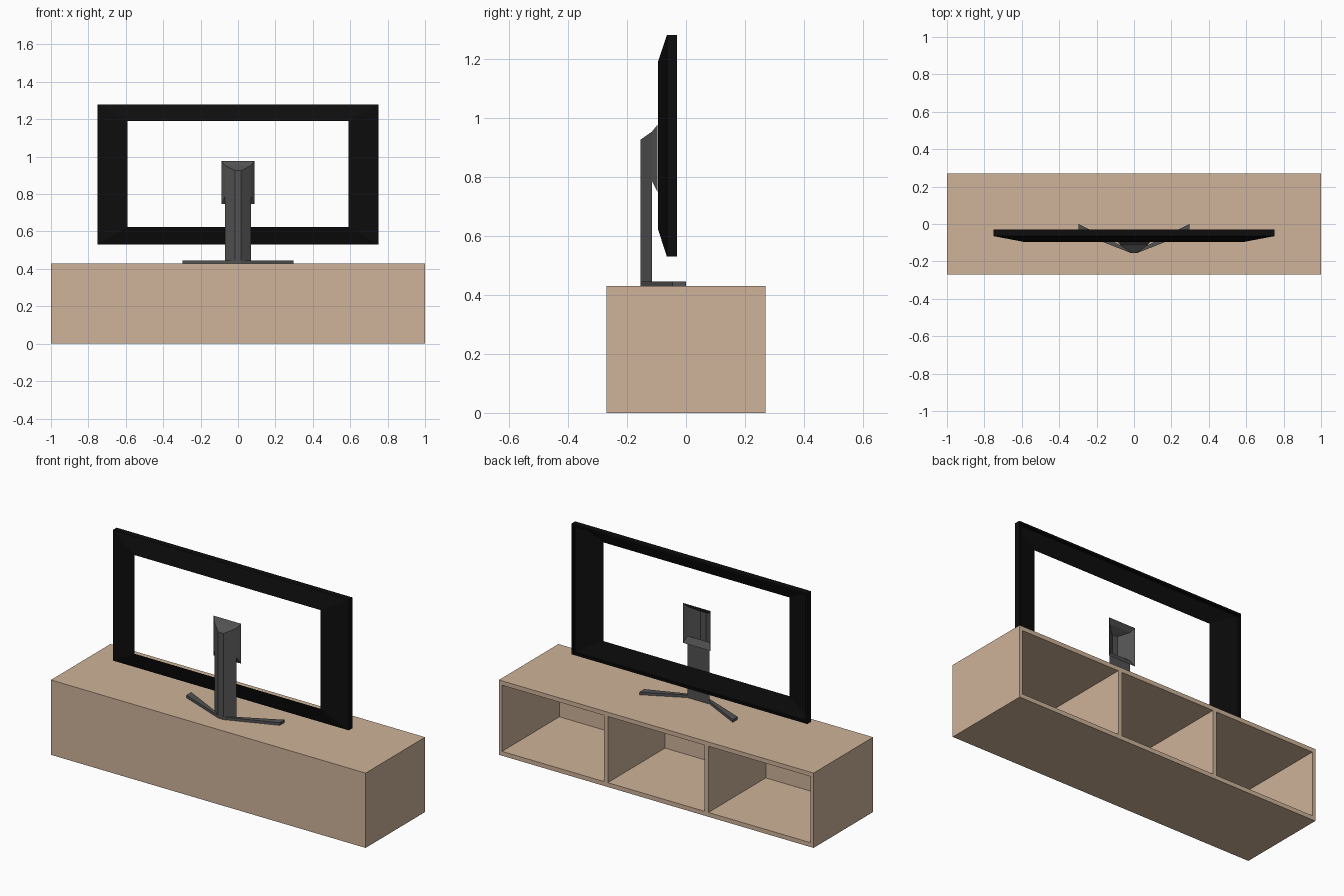
import bpy, bmesh
from mathutils import Vector

if "Cube" in bpy.data.objects:
    bpy.data.objects.remove(bpy.data.objects["Cube"])


def material(name, rgb):
    m = bpy.data.materials.new(name)
    m.diffuse_color = (*rgb, 1)
    m.use_nodes = True
    m.node_tree.nodes["Principled BSDF"].inputs["Base Color"].default_value = m.diffuse_color
    return m


WOOD = material("light_wood", (0.62, 0.45, 0.32))
BLACK = material("black_plastic", (0.004, 0.004, 0.004))
GREY = material("dark_grey_metal", (0.085, 0.085, 0.085))


def finish(bm, name, mat):
    bmesh.ops.recalc_face_normals(bm, faces=bm.faces[:])
    me = bpy.data.meshes.new(name)
    bm.to_mesh(me)
    bm.free()
    me.materials.append(mat)
    ob = bpy.data.objects.new(name, me)
    bpy.context.collection.objects.link(ob)
    return ob


def bridge(bm, rings):
    """Join successive closed rings of verts with quads."""
    for a, b in zip(rings, rings[1:]):
        n = len(a)
        for i in range(n):
            j = (i + 1) % n
            bm.faces.new((a[i], a[j], b[j], b[i]))


def rect(bm, hx, z0, z1, y):
    return [bm.verts.new((x, y, z)) for x, z in
            ((-hx, z0), (hx, z0), (hx, z1), (-hx, z1))]


# Cabinet: one box, cut into cells, with three pockets pushed in from the +y side
bm = bmesh.new()
bmesh.ops.create_cube(bm, size=1)
for v in bm.verts:
    v.co = Vector((v.co.x * 2, v.co.y * 0.54, (v.co.z + 0.5) * 0.43))
pockets = [(-0.98, -0.332), (-0.308, 0.308), (0.332, 0.98)]
floor, ceiling = 0.025, 0.405
cuts = [((x, 0, 0), (1, 0, 0)) for p in pockets for x in p]
cuts += [((0, 0, z), (0, 0, 1)) for z in (floor, ceiling)]
for co, no in cuts:
    bmesh.ops.bisect_plane(bm, geom=bm.verts[:] + bm.edges[:] + bm.faces[:],
                           plane_co=co, plane_no=no)
bm.normal_update()
cells = []
for f in bm.faces:
    c = f.calc_center_median()
    if (c.y > 0.269 and floor < c.z < ceiling
            and any(a < c.x < b for a, b in pockets)):
        cells.append(f)
for f in bmesh.ops.extrude_discrete_faces(bm, faces=cells)["faces"]:
    bmesh.ops.translate(bm, verts=f.verts[:], vec=(0, -0.52, 0))
finish(bm, "cabinet", WOOD)

# Screen frame: hollow open shell, thin bezel on +y, sloped housing on -y
bm = bmesh.new()
bridge(bm, [rect(bm, 0.738, 0.542, 1.268, -0.036),
            rect(bm, 0.738, 0.542, 1.268, -0.03),
            rect(bm, 0.75, 0.53, 1.28, -0.03),
            rect(bm, 0.75, 0.53, 1.28, -0.065),
            rect(bm, 0.592, 0.623, 1.19, -0.095)])
finish(bm, "screen_frame", BLACK)

# Stand column: trapezoid section, sloped top, open at the back behind the mount
bm = bmesh.new()
plan = [(-0.07, -0.115), (-0.017, -0.155), (0.017, -0.155), (0.07, -0.115)]
low = [bm.verts.new((x, y, 0.43)) for x, y in plan]
mid = [bm.verts.new((x, y, 0.785)) for x, y in plan]
top = [bm.verts.new((x, y, 0.953 if y > -0.13 else 0.925)) for x, y in plan]
bridge(bm, [low, mid])
for i in range(3):
    bm.faces.new((mid[i], mid[i + 1], top[i + 1], top[i]))
bm.faces.new(top)
bm.faces.new(low)
finish(bm, "stand_column", GREY)

# Mount: flared collar between column and screen
bm = bmesh.new()
bridge(bm, [rect(bm, 0.07, 0.785, 0.953, -0.115),
            rect(bm, 0.087, 0.748, 0.977, -0.096)])
finish(bm, "screen_mount", GREY)

# Base: V-shaped foot, extruded from a mirrored outline
half = [(0.017, -0.155), (0.297, -0.045), (0.297, 0.0), (0.07, -0.115)]
outline = half + [(-x, y) for x, y in reversed(half)]
bm = bmesh.new()
lo = [bm.verts.new((x, y, 0.43)) for x, y in outline]
hi = [bm.verts.new((x, y, 0.445)) for x, y in outline]
bridge(bm, [lo, hi])
for ring in (lo, hi):
    # right leg, left leg and the centre piece
    for idx in ((0, 1, 2, 3), (4, 5, 6, 7), (0, 3, 4, 7)):
        bm.faces.new([ring[i] for i in idx])
finish(bm, "stand_base", GREY)
